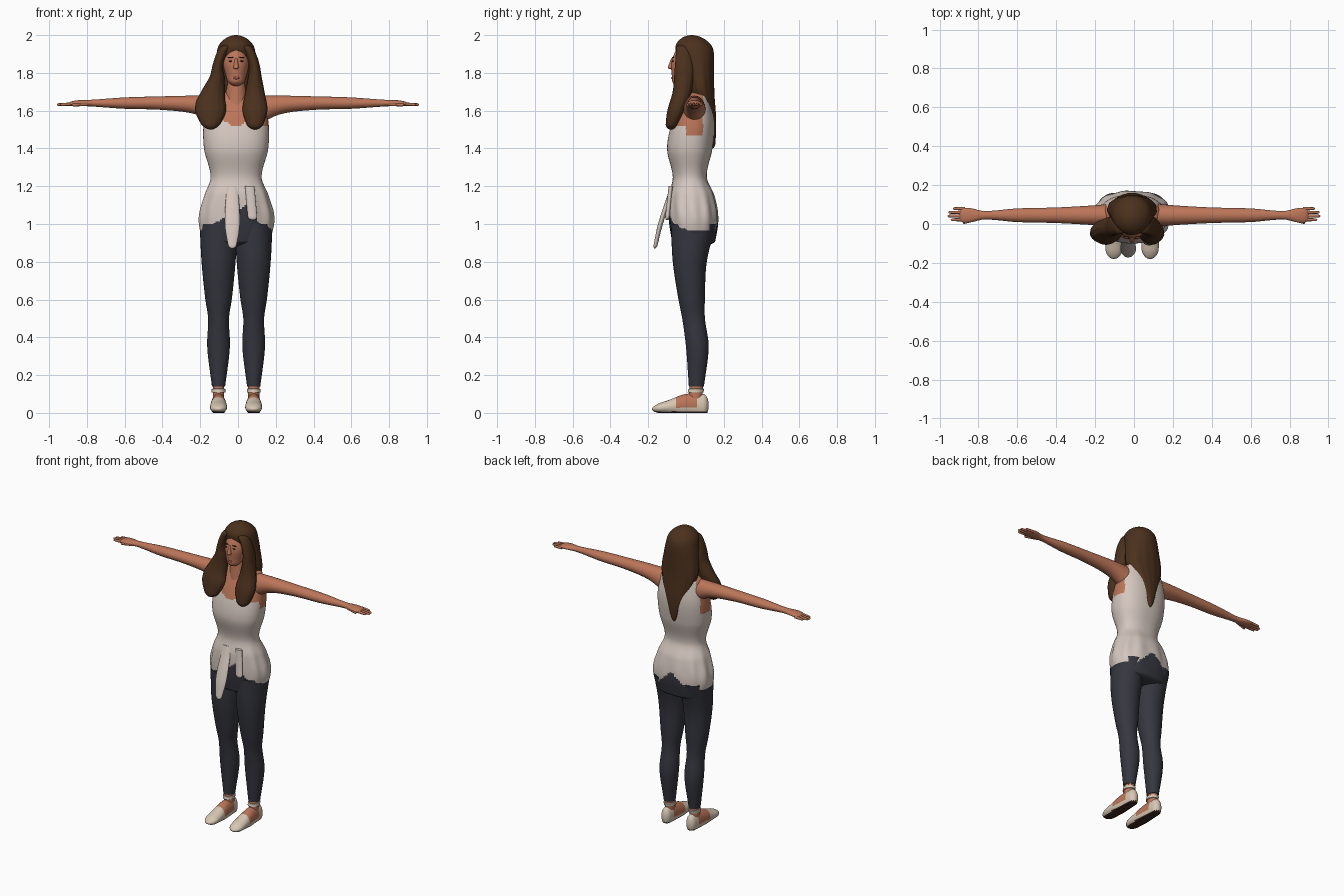
import bpy, bmesh, math
from mathutils import Vector

if "Cube" in bpy.data.objects:
    bpy.data.objects.remove(bpy.data.objects["Cube"], do_unlink=True)

MIDLINE = -.01  # the body stands slightly off centre
SIDES = {"left": 1, "right": -1}


def material(name, red, green, blue):
    mat = bpy.data.materials.new(name)
    mat.use_nodes = True
    mat.diffuse_color = (red, green, blue, 1)
    shader = next(node for node in mat.node_tree.nodes if node.type == 'BSDF_PRINCIPLED')
    shader.inputs["Base Color"].default_value = mat.diffuse_color
    return mat


SKIN = material("skin", .5, .18, .1)
HAIR = material("brown hair", .07, .03, .012)
SHIRT = material("cream shirt", .66, .57, .52)
TROUSERS = material("dark trousers", .036, .037, .05)
SHOE = material("beige shoe", .68, .57, .45)
SOLE = material("dark sole", .045, .02, .014)
LIPS = material("lips", .33, .09, .07)
EYE = material("dark eye", .03, .018, .014)


def clamp(value):
    return max(0, min(1, value))


def tent(value, peak, reach):
    """One at the peak, falling straight to zero at the reach."""
    return clamp(1 - abs(value - peak) / reach)


def smooth_row(rows, t):
    """Smooth curve through the rows, evaluated at position t."""
    last = len(rows) - 1
    i = 0
    while i < last - 1 and abs(t - rows[0][0]) > abs(rows[i + 1][0] - rows[0][0]):
        i += 1

    def slope(index, column):
        before, after = rows[max(index - 1, 0)], rows[min(index + 1, last)]
        return (after[column] - before[column]) / (after[0] - before[0])

    start, end = rows[i], rows[i + 1]
    span = end[0] - start[0]
    u = (t - start[0]) / span
    ease = u * u * (3 - 2 * u)
    return [start[c] + (end[c] - start[c]) * ease
            + span * u * (1 - u) * (slope(i, c) * (1 - u) - slope(i + 1, c) * u)
            for c in range(1, len(start))]


def dome(distance, length):
    """Radius factor that rounds off an end."""
    if distance >= length:
        return 1
    return math.sqrt(max(0, 1 - (1 - distance / length) ** 2))


PLACE = {'x': lambda t, a, b: (t, a, b),
         'y': lambda t, a, b: (a, t, b),
         'z': lambda t, a, b: (a, b, t)}


def finish(obj):
    bpy.ops.object.select_all(action='DESELECT')
    obj.select_set(True)
    bpy.context.view_layer.objects.active = obj
    bpy.ops.object.shade_smooth_by_angle(angle=math.radians(50))


def loft(name, rows, *mats, axis='z', across=lambda t: MIDLINE, caps=(0, 0),
         sides=32, steps=40, power=2, folds=None, paint=None):
    """Skin over oval rings; a row holds position, centre and two radii."""
    bm = bmesh.new()
    first, final = rows[0][0], rows[-1][0]
    rings = []
    for step in range(steps + 1):
        t = first + (final - first) * (1 - math.cos(math.pi * step / steps)) / 2
        centre, wide, deep = smooth_row(rows, t)
        size = dome(abs(t - first), caps[0]) * dome(abs(final - t), caps[1])
        ring = []
        for k in range(sides):
            angle = math.tau * k / sides
            cos, sin = math.cos(angle), math.sin(angle)
            scale = max(size, .01) * (1 + (folds(angle, t) if folds else 0))
            a = across(t) + scale * wide * math.copysign(abs(cos) ** (2 / power), cos)
            b = centre + scale * deep * math.copysign(abs(sin) ** (2 / power), sin)
            point = Vector(PLACE[axis](t, a, b))
            point.z = max(point.z, 0)
            ring.append(bm.verts.new(point))
        rings.append(ring)
    for low, high in zip(rings, rings[1:]):
        for k in range(sides):
            bm.faces.new((low[k - 1], low[k], high[k], high[k - 1]))
    bm.faces.new(rings[0])
    bm.faces.new(rings[-1])
    bmesh.ops.recalc_face_normals(bm, faces=bm.faces)
    if paint:
        for face in bm.faces:
            face.material_index = mats.index(paint(face.calc_center_median()))
    mesh = bpy.data.meshes.new(name)
    bm.to_mesh(mesh)
    bm.free()
    for mat in mats:
        mesh.materials.append(mat)
    obj = bpy.data.objects.new(name, mesh)
    bpy.context.collection.objects.link(obj)
    finish(obj)


def blob(name, mat, location, size):
    bpy.ops.mesh.primitive_uv_sphere_add(segments=20, ring_count=12, location=location)
    obj = bpy.context.object
    obj.name = name
    obj.scale = size
    obj.data.materials.append(mat)
    finish(obj)


# Torso: blouse, bare chest and trouser seat on one surface
def torso_paint(point):
    side = abs(point.x - MIDLINE)
    front = point.y < .03
    hem = .97
    if front:
        hem += .13 * tent(point.x, .04, .1) + .07 * tent(point.x, -.07, .1)
    else:
        hem += .1 * tent(point.x, MIDLINE, .11)
    if point.z < hem:
        return TROUSERS
    if point.z < 1.47 or (point.y > .09 and point.z < 1.7):
        return SHIRT
    armhole = side > .13 and point.y > 0
    return SHIRT if point.z < 1.52 + .03 * tent(side, .07, .05) and not armhole else SKIN


loft("torso",
     [(.88, .04, .17, .11), (1.02, .04, .2, .13), (1.15, .03, .17, .12), (1.25, .02, .135, .09),
      (1.4, .02, .17, .12), (1.55, .04, .17, .11), (1.71, .06, .13, .06)],
     SKIN, SHIRT, TROUSERS, caps=(.03, .04), sides=96, steps=110, power=2.3, paint=torso_paint,
     folds=lambda angle, z: .025 * tent(z, 1.08, .16) * math.cos(11 * angle))

# Hanging blouse ends at the front
loft("blouse_centre_drape", [(1.2, -.07, .03, .012), (1, -.135, .04, .013), (.87, -.165, .02, .01)],
     SHIRT, across=lambda z: -.03, caps=(0, .02))
loft("blouse_side_drape", [(1.2, -.08, .025, .012), (1.02, -.1, .025, .012)],
     SHIRT, across=lambda z: .17 - z * .09, caps=(0, .02))


def foot_paint(point):
    if point.z < .007:
        return SOLE
    bare = -.05 < point.y < .06 and point.z > .025
    return SKIN if bare else SHOE


# Limbs, built once for each side
for side, sign in SIDES.items():
    def leg_line(t):
        return MIDLINE + sign * .093

    loft(side + "_trouser_leg",
         [(1, .04, .1, .12), (.8, .02, .09, .09), (.6, .03, .07, .07), (.5, .04, .055, .06),
          (.35, .06, .06, .06), (.14, .055, .035, .04)], TROUSERS, across=leg_line)
    loft(side + "_ankle", [(.05, .05, .03, .036), (.16, .055, .03, .036)], SKIN, across=leg_line)
    loft(side + "_ankle_strap", [(.105, .05, .036, .042), (.13, .055, .036, .042)],
         SHOE, across=leg_line, caps=(.004, .004))
    loft(side + "_foot", [(-.18, .02, .04, .02), (-.1, .03, .045, .035), (0, .04, .04, .06), (.12, .04, .03, .06)],
         SKIN, SHOE, SOLE, axis='y', across=leg_line, caps=(.05, .03), paint=foot_paint)

    def outward(*rows):
        return [(sign * row[0], *row[1:]) for row in rows]

    loft(side + "_arm",
         outward((.1, 1.6, .06, .08), (.22, 1.63, .05, .05), (.4, 1.64, .04, .036), (.6, 1.64, .035, .03),
                 (.77, 1.64, .022, .018), (.85, 1.64, .038, .015), (.9, 1.635, .035, .01)),
         SKIN, axis='x', across=lambda x: .045, caps=(0, .02))
    for finger in range(4):
        tip = .96 - .01 * (finger - 1.3) ** 2
        loft(f"{side}_finger_{finger + 1}", outward((.87, 1.635, .009, .009), (tip, 1.632, .007, .007)),
             SKIN, axis='x', across=lambda x: .022 + .019 * finger, caps=(0, .01), sides=12, steps=12)
    loft(side + "_thumb", outward((.79, 1.635, .011, .01), (.88, 1.63, .008, .008)),
         SKIN, axis='x', across=lambda x: .27 - .3 * abs(x), caps=(.01, .01), sides=12, steps=12)

# Neck and head
loft("neck", [(1.6, .03, .065, .07), (1.8, .03, .045, .05)], SKIN)
loft("head", [(1.73, -.035, .036, .038), (1.78, -.015, .053, .06), (1.86, .005, .068, .082), (1.97, .03, .04, .06)],
     SKIN, caps=(.03, .03), sides=48)

# Facial features
loft("nose", [(1.82, -.08, .016, .02), (1.88, -.07, .006, .008)], SKIN, caps=(.01, .01))
blob("mouth", LIPS, (MIDLINE, -.073, 1.773), (.018, .006, .007))
for side, sign in SIDES.items():
    blob(side + "_eye", EYE, (MIDLINE + sign * .029, -.069, 1.862), (.011, .005, .004))
    blob(side + "_eyebrow", HAIR, (MIDLINE + sign * .03, -.069, 1.882), (.016, .006, .003))


# Hair: crown and back fall, with a long lock in front of each shoulder
def strands(angle, z):
    return .015 * clamp((1.9 - z) * 5) * math.cos(13 * angle + 5 * z)


loft("hair_back",
     [(1.4, .14, .01, .015), (1.55, .13, .065, .03), (1.7, .08, .125, .07), (1.82, .065, .117, .084),
      (1.92, .045, .1, .1), (2, .03, .08, .085)], HAIR, caps=(.03, .07), sides=64, folds=strands)
for side, sign in SIDES.items():
    fuller = 1.25 if side == "right" else 1
    sway = .035 if side == "right" else 0
    lock = [(1.95, -.015, .03, .035), (1.82, -.01, .03, .05), (1.7, -.02, .05 * fuller, .05),
            (1.6, -.05, .065 * fuller, .048), (1.5, -.08, .035, .03)]
    loft(side + "_hair_lock", lock, HAIR, caps=(.02, .03), sides=48, folds=strands,
         across=lambda z: MIDLINE + sign * (.1 - 2.3 * max(0, z - 1.8) ** 2 + sway * clamp((1.78 - z) * 8)))
